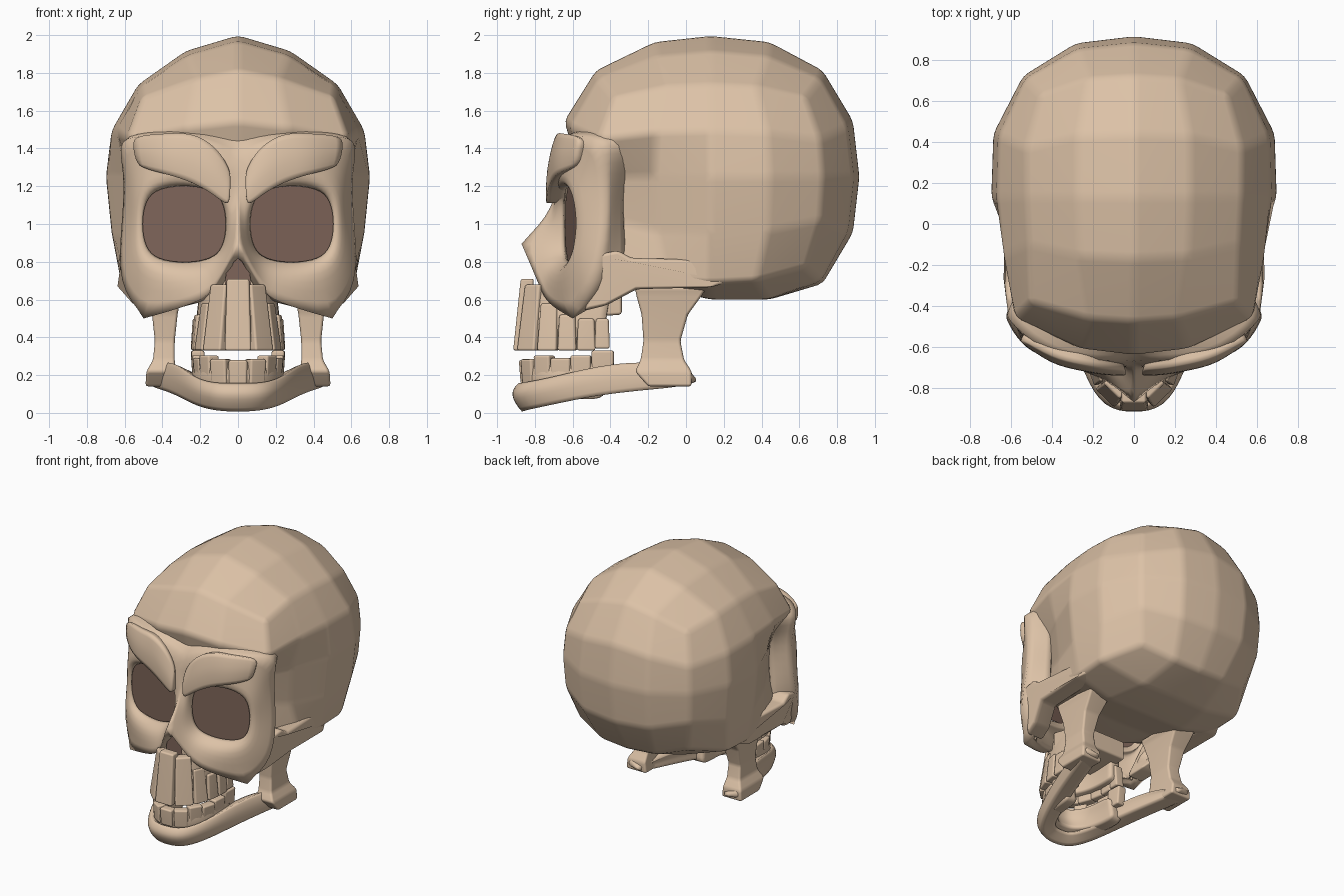
import bpy, bmesh, math
from mathutils import Vector

if "Cube" in bpy.data.objects:
    bpy.data.objects.remove(bpy.data.objects["Cube"], do_unlink=True)


def material(name, rgb):
    m = bpy.data.materials.new(name)
    m.use_nodes = True
    m.diffuse_color = (*rgb, 1)
    m.node_tree.nodes["Principled BSDF"].inputs["Base Color"].default_value = (*rgb, 1)
    return m


BONE = material("warm bone", (0.72, 0.54, 0.385))
DARK = material("socket brown", (0.21, 0.13, 0.10))


def finish(bm, name, mat=BONE, mirror=False, solid=0, levels=0, bevel=0):
    """Turn a bmesh into a smooth shaded object with its modifiers."""
    me = bpy.data.meshes.new(name)
    bm.to_mesh(me)
    bm.free()
    me.materials.append(mat)
    me.shade_smooth()
    ob = bpy.data.objects.new(name, me)
    bpy.context.collection.objects.link(ob)
    if mirror:
        ob.modifiers.new("Mirror", 'MIRROR')
    if solid:
        s = ob.modifiers.new("Solidify", 'SOLIDIFY')
        s.thickness = solid
        s.edge_crease_outer = s.edge_crease_inner = 0.85
    if levels:
        sub = ob.modifiers.new("Subdivision", 'SUBSURF')
        sub.levels = sub.render_levels = levels
    if bevel:
        b = ob.modifiers.new("Bevel", 'BEVEL')
        b.width, b.segments = bevel, 2
        b.limit_method, b.angle_limit = 'ANGLE', math.radians(5)
        ob.modifiers.new("Normals", 'WEIGHTED_NORMAL')
    return ob


def sheet(name, rows, wrap=False, cap=False, crease_row=None, **kw):
    """Loft quads between rows of points, skipping gaps."""
    bm = bmesh.new()
    grid = [[p and bm.verts.new(p) for p in row] for row in rows]
    n = len(rows[0])
    for a, b in zip(grid, grid[1:]):
        for c in range(n if wrap else n - 1):
            d = (c + 1) % n
            quad = (a[c], b[c], b[d], a[d])
            if all(quad):
                bm.faces.new(quad)
    if cap:
        bmesh.ops.holes_fill(bm, edges=bm.edges[:], sides=n)
        bmesh.ops.recalc_face_normals(bm, faces=bm.faces)
    if crease_row is not None:
        layer = bm.edges.layers.float.new("crease_edge")
        for e in bm.edges:
            if all(v in grid[crease_row] for v in e.verts):
                e[layer] = 0.8
    return finish(bm, name, **kw)


def prism(name, yz, x0, x1, shape=None, **kw):
    """Extrude a side profile from x0 to x1, then adjust its points."""
    bm = bmesh.new()
    f = bm.faces.new([bm.verts.new((x0, y, z)) for y, z in yz])
    r = bmesh.ops.extrude_face_region(bm, geom=[f])
    for v in r["geom"]:
        if isinstance(v, bmesh.types.BMVert):
            v.co.x = x1
    if shape:
        for v in bm.verts:
            v.co.x += shape(v.co)
    bmesh.ops.recalc_face_normals(bm, faces=bm.faces)
    return finish(bm, name, **kw)


def spow(v, p):
    return math.copysign(abs(v) ** p, v)


# Cranium: faceted rounded box with a peaked top, pinched temples and flat base
bm = bmesh.new()
bmesh.ops.create_cube(bm, size=2)
bmesh.ops.subdivide_edges(bm, edges=bm.edges[:], cuts=3, use_grid_fill=True)
P = 2.45
for v in bm.verts:
    d = Vector([math.tan(c * math.pi / 4) for c in v.co])
    d /= sum(abs(c) ** P for c in d) ** (1 / P)
    x, y, z = 0.7 * d.x, 0.13 + (0.79 if d.y > 0 else 0.75) * d.y, 1.25 + 0.75 * d.z
    if y > 0.2:
        x *= 1.03
    if d.z > 0.1:
        z -= 0.19 * abs(x) * d.z
        if y < -0.3:
            y *= 1.1
            x *= 1.14 if abs(x) > 0.3 else 1
    elif d.z < -0.5:
        x *= 1.17 if y < 0.4 else 1
    elif y < 0:
        x *= 0.86
        y *= 0.9 if y < -0.3 else 1
    v.co = (x, y, max(z, 0.6 if y > 0.1 else 0.67))
finish(bm, "cranium", bevel=0.03)

# Face mask: socket edge, rim, outline, then walls running back to the cranium
socket = []
for k in range(12):
    a = k * math.pi / 6
    x = 0.285 + 0.225 * spow(math.cos(a), 0.68)
    socket.append(Vector((x, -0.66 + 0.16 * x, 1 + 0.205 * spow(math.sin(a), 0.68))))
rim = [(.55, -.58, 1.0), (.54, -.62, 1.17), (.42, -.68, 1.23), (.28, -.70, 1.22),
       (.15, -.72, 1.17), (.06, -.71, 1.12), (.04, -.71, 1.0), (.06, -.74, .88),
       (.13, -.73, .78), (.28, -.71, .74), (.45, -.68, .76), (.54, -.62, .84)]
outline = [(.62, -.41, 1.0), (.60, -.42, 1.28), (.66, -.44, 1.47), (.44, -.64, 1.47),
           (.16, -.67, 1.46), (0, -.67, 1.34), (0, -.69, 1.08), (0, -.875, .905),
           (.12, -.77, .66), (.21, -.74, .58), (.50, -.60, .50), (.645, -.48, .67)]
back = [(.48, -.33, 1.0), (.46, -.33, 1.28), (.60, -.20, 1.49), (.42, -.50, 1.51),
        (.16, -.56, 1.51), (0, -.58, 1.47), None, None, None, None,
        (.42, -.38, .62), (.52, -.30, .70)]
sheet("face_mask", [socket, rim, outline, back], wrap=True, crease_row=2,
      mirror=True, solid=0.08, levels=2)

# Dark eye sockets and nose opening
mid = sum(socket, Vector()) / len(socket)
bm = bmesh.new()
bm.faces.new([bm.verts.new(mid + (p - mid) * 1.04 + Vector((0, 0.012, 0))) for p in socket])
finish(bm, "eye_sockets", DARK, mirror=True)
bm = bmesh.new()
bm.faces.new([bm.verts.new((x, -0.775, z)) for x, z in
              [(-.07, .66), (.07, .66), (.06, .78), (0, .86), (-.06, .78)]])
finish(bm, "nose_opening", DARK)

# Heavy slanted brows: upper x, z, lower x, z, depth
brow = [(.035, 1.27, .045, 1.09, -.74), (.07, 1.35, .10, 1.13, -.74),
        (.15, 1.44, .17, 1.18, -.735), (.26, 1.49, .27, 1.23, -.715),
        (.40, 1.48, .41, 1.27, -.685), (.57, 1.47, .54, 1.30, -.58)]
sheet("brows", [[(a, y + 0.03, b) for a, b, c, d, y in brow],
                [((a + c) / 2, y - 0.005, (b + d) / 2) for a, b, c, d, y in brow],
                [(c, y, d) for a, b, c, d, y in brow]],
      mirror=True, solid=0.1, levels=2)

# Cheek arches running back to the cranium
prism("cheek_arches",
      [(-.54, .54), (-.42, .57), (-.26, .655), (.13, .665), (.22, .69), (.15, .81),
       (-.29, .82), (-.36, .86), (-.46, .84)],
      0.50, 0.64,
      lambda p: 0.04 * p.y - max(0, 0.66 - p.z) * 0.8 - 0.05 * (p.y > 0.14),
      mirror=True, bevel=0.02)

# Palate block
prism("palate", [(-.64, .72), (-.34, .66), (-.34, .52), (-.64, .5)], -0.2, 0.2, bevel=0.015)

UPPER = [Vector(p) for p in
         [(0, -.88), (.08, -.865), (.15, -.80), (.195, -.70), (.215, -.58), (.215, -.42)]]
LOWER = [Vector(p) for p in
         [(0, -.85), (.08, -.835), (.145, -.77), (.19, -.68), (.21, -.57), (.215, -.42)]]


def along(path, s):
    """Point and direction at distance s along a path."""
    for a, b in zip(path, path[1:]):
        n = (b - a).length
        if s <= n or b is path[-1]:
            return a + (b - a) * (s / n), (b - a) / n
        s -= n


def arch(name, path, rows, **kw):
    """U-shaped wall through heights with an x scale and y shift."""
    return sheet(name, [[(p.x * k, p.y + dy, z) for p in path] for z, k, dy in rows],
                 mirror=True, **kw)


def teeth(name, path, spec, taper):
    """Row of tapered teeth: distance, width, tip height, root height, lean."""
    bm = bmesh.new()
    for s, w, tip, root, lean in spec:
        pos, near = along(path, s)[0], along(path, max(0, s - w / 2))[0]
        t = (along(path, s + w / 2)[0] - near).normalized() if s else Vector((1, 0))
        for side in ((1, -1) if s else (1,)):
            for v in bmesh.ops.create_cube(bm, size=1)["verts"]:
                top = (v.co.z > 0) == (root > tip)
                u = v.co.x * w * (taper if top else 1)
                q = v.co.y * 0.07 + (lean if top else 0)
                p = pos + t * u + Vector((-t.y, t.x)) * q
                v.co = (p.x * side, p.y, root if top else tip)
    bmesh.ops.recalc_face_normals(bm, faces=bm.faces)
    return finish(bm, name, bevel=0.012)


# Upper jaw wall and teeth, with long roots at the front
arch("upper_jaw", UPPER, [(.68, .92, .04), (.56, 1, .005), (.44, 1.05, -.01), (.37, 1, .01)],
     solid=0.08, levels=2)
teeth("upper_teeth", UPPER,
      [(0, .14, .33, .71, .04), (.135, .13, .33, .68, .05), (.255, .11, .33, .58, .035),
       (.36, .10, .33, .52, .015), (.46, .10, .33, .50, .01), (.545, .08, .34, .50, .01)], 0.85)

# Lower jaw wall and teeth
arch("lower_gum", LOWER, [(.27, 1.1, -.015), (.18, 1.18, -.035), (.07, 1.15, .01)],
     solid=0.09, levels=2)
teeth("lower_teeth", LOWER,
      [(0, .10, .28, .15, .01), (.098, .10, .285, .15, .01), (.195, .10, .305, .15, .01),
       (.295, .11, .29, .16, .01), (.40, .11, .305, .17, .01), (.515, .12, .33, .18, .01)], 0.95)

# Mandible body: x, y, low and high edge from the chin to the corner
jaw = [(0, -.935, .0, .16), (.15, -.915, .01, .16), (.25, -.75, .045, .19),
       (.33, -.48, .09, .25), (.41, -.22, .12, .28), (.485, .03, .14, .24)]
sheet("mandible", [[(x * 0.93, y + 0.04 * (x < 0.3), hi) for x, y, lo, hi in jaw],
                   [(x, y - 0.01 * (x < 0.3), lo + (hi - lo) * 0.6) for x, y, lo, hi in jaw],
                   [(x * 0.98, y + 0.06 * (x < 0.3), lo) for x, y, lo, hi in jaw]],
      mirror=True, solid=0.12, levels=2)

# Upright jaw branches: height, front, back, inner and outer side
branch = [(.67, -.27, .11, .28, .48), (.63, -.265, .09, .30, .47), (.52, -.235, .01, .32, .455),
          (.38, -.225, -.03, .335, .44), (.28, -.24, -.01, .335, .45),
          (.22, -.27, .03, .33, .485), (.14, -.20, .03, .32, .49)]
sheet("jaw_branches", [[(a, f, z), (b, f, z), (b, r, z), (a, r, z)] for z, f, r, a, b in branch],
      wrap=True, cap=True, mirror=True, bevel=0.015)
